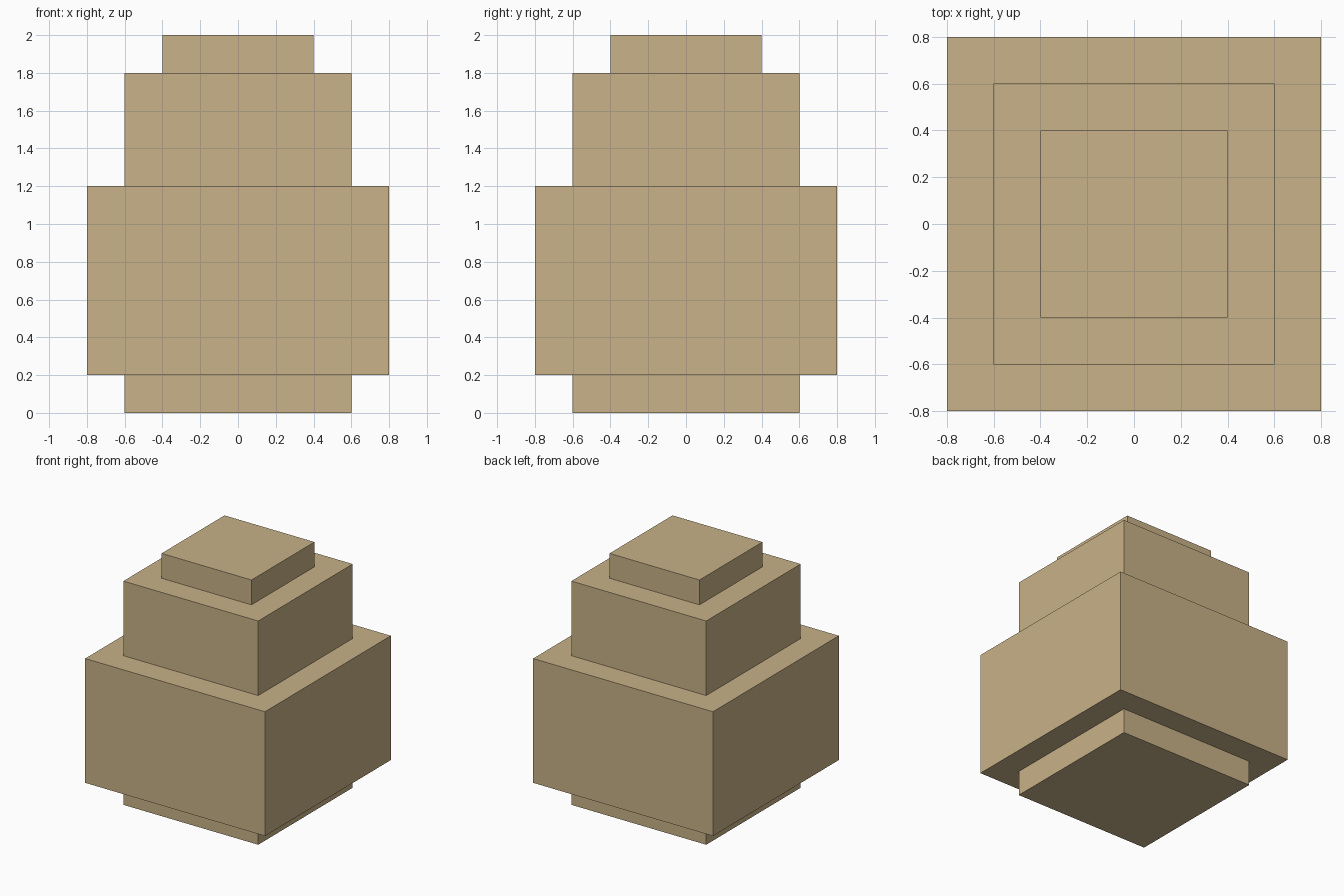
import bpy

if "Cube" in bpy.data.objects:
    bpy.data.objects.remove(bpy.data.objects["Cube"])

# Single tan colour for the whole model
tan = bpy.data.materials.new("tan")
tan.diffuse_color = (0.578, 0.445, 0.246, 1.0)
tan.use_nodes = True
tan.node_tree.nodes["Principled BSDF"].inputs["Base Color"].default_value = tan.diffuse_color


def square_block(name, width, z0, z1):
    """Square block centred on the z axis, from z0 to z1."""
    bpy.ops.mesh.primitive_cube_add(size=1, location=(0, 0, (z0 + z1) / 2))
    ob = bpy.context.object
    ob.name = name
    ob.scale = (width, width, z1 - z0)
    bpy.ops.object.transform_apply(location=False, rotation=False, scale=True)
    ob.data.materials.append(tan)
    return ob


# Stacked tiers from the ground up
for name, width, z0, z1 in (
    ("base_foot", 1.2, 0.0, 0.2),
    ("main_body", 1.6, 0.2, 1.2),
    ("upper_tier", 1.2, 1.2, 1.8),
    ("top_cap", 0.8, 1.8, 2.0),
):
    square_block(name, width, z0, z1)
